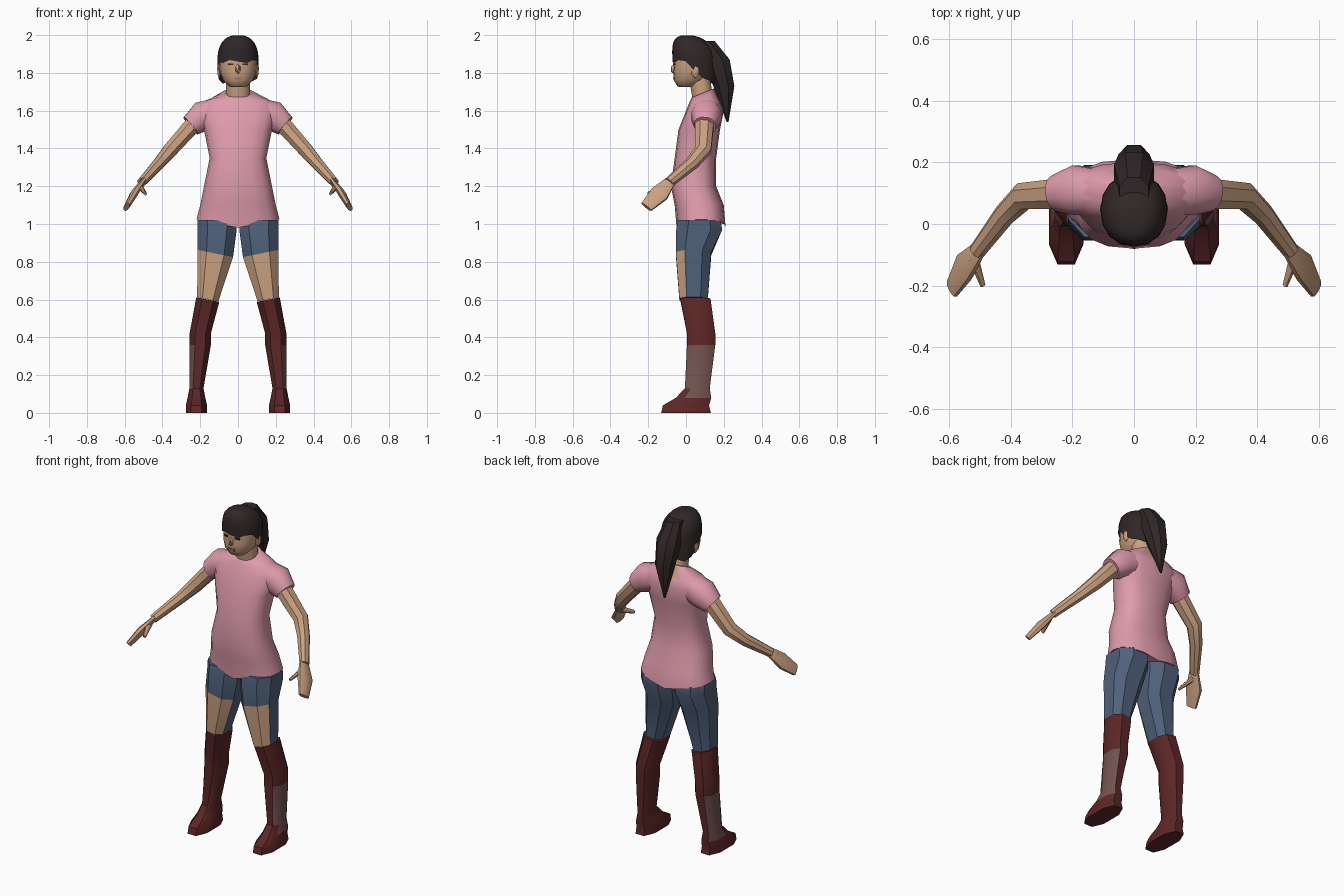
import bpy, bmesh, math
from mathutils import Matrix, Vector

if "Cube" in bpy.data.objects:
    bpy.data.objects.remove(bpy.data.objects["Cube"])


def material(name, red, green, blue):
    colour = (red, green, blue, 1)
    mat = bpy.data.materials.new(name)
    mat.use_nodes = True
    mat.diffuse_color = colour
    mat.node_tree.nodes["Principled BSDF"].inputs["Base Color"].default_value = colour
    return mat


SKIN = material("skin", .6, .36, .22)
SHIRT = material("pink cloth", .74, .33, .41)
DENIM = material("blue denim", .08, .12, .2)
BOOT = material("red brown leather", .11, .02, .02)
SCUFF = material("worn leather", .17, .09, .08)
HAIR = material("dark hair", .03, .02, .02)
LIPS = material("lips", .32, .17, .14)
EYES = material("dark eyes", .05, .03, .03)


def finish(name, bm, materials, rule=None, mirror=False, angle=40):
    """Turn a bmesh into a shaded object, coloured by rule and mirrored."""
    bmesh.ops.recalc_face_normals(bm, faces=bm.faces)
    if rule:
        for face in bm.faces:
            face.material_index = int(rule(face.calc_center_median(), face.normal))
    mesh = bpy.data.meshes.new(name)
    bm.to_mesh(mesh)
    bm.free()
    obj = bpy.data.objects.new(name, mesh)
    bpy.context.collection.objects.link(obj)
    for mat in materials:
        mesh.materials.append(mat)
    bpy.ops.object.select_all(action='DESELECT')
    obj.select_set(True)
    bpy.context.view_layer.objects.active = obj
    bpy.ops.object.shade_smooth_by_angle(angle=math.radians(angle))
    if mirror:
        obj.modifiers.new("mirror", 'MIRROR')


def rounded(value, power):
    return math.copysign(abs(value) ** (2 / power), value)


def loft(name, rows, materials, sides=8, turn=.5, power=2.5, level=True,
         warp=None, open_base=False, **options):
    """Skin rings given as (x, y, z, half width, half depth)."""
    bm = bmesh.new()
    centres = [Vector(row[:3]) for row in rows]
    rings = []
    for i, (centre, row) in enumerate(zip(centres, rows)):
        across, along = Vector((1, 0, 0)), Vector((0, 1, 0))
        if not level:
            following = centres[min(i + 1, len(rows) - 1)]
            course = (following - centres[max(i - 1, 0)]).normalized()
            across = (along - course * along.dot(course)).normalized()
            along = course.cross(across)
        ring = []
        for k in range(sides):
            angle = math.tau * (k + turn) / sides
            point = (centre + across * row[3] * rounded(math.cos(angle), power)
                     + along * row[4] * rounded(math.sin(angle), power))
            if warp:
                point.z += warp(point, i)
            ring.append(bm.verts.new(point))
        rings.append(ring)
    for low, high in zip(rings, rings[1:]):
        for k in range(sides):
            after = (k + 1) % sides
            bm.faces.new((low[k], low[after], high[after], high[k]))
    bm.faces.new(rings[-1])
    if not open_base:
        bm.faces.new(rings[0])
    finish(name, bm, materials, **options)


def limb(name, points, start, end, mat, bulge=0, flat=1, level=False, **options):
    """Tapering tube along points, swelling by bulge halfway."""
    rows = []
    for i, point in enumerate(points):
        t = i / (len(points) - 1)
        radius = start + (end - start) * t + bulge * math.sin(math.pi * t)
        rows.append((*point, radius, radius * flat))
    loft(name, rows, [mat], power=2.2, level=level, **options)


def dome(name, mat, base, middle, height, width, depth, centre, **options):
    """Rounded skull shape; base is -1 for a whole one and 0 for its upper half."""
    rows = []
    steps = 8
    for i in range(steps):
        u = math.sin(math.pi / 2 * (base + (1 - base) * i / steps))
        u = max(u, -.97)
        size = (1 - abs(u) ** 2.4) ** .4
        rows.append((0, centre - .04 * u * u, middle + height * u, width * size, depth * size))
    loft(name, rows, [mat], sides=16, turn=0, power=2.2, **options)


def solid(name, make, at, scale, mat, turn=0, mirror=False, **shape):
    """Stretched primitive placed at a point."""
    bm = bmesh.new()
    place = Matrix.Translation(at) @ Matrix.Rotation(turn, 4, 'Z') @ Matrix.Diagonal((*scale, 1))
    make(bm, matrix=place, **shape)
    finish(name, bm, [mat], mirror=mirror)


# Shirt: dipped hem, scooped collar and open back neck
def shirt_edges(point, ring):
    if ring == 0:
        return .2 * abs(point.x) - .04
    return .4 * (point.y - .08) if ring == 7 else 0


shirt_rings = ((.08, 1.02, .22, .13), (.07, 1.1, .2, .13), (.04, 1.2, .18, .12),
               (.05, 1.35, .15, .11), (.07, 1.5, .18, .11), (.1, 1.6, .21, .1),
               (.1, 1.65, .18, .08), (.09, 1.69, .08, .06))
loft("shirt", [(0, *ring) for ring in shirt_rings], [SHIRT, SKIN], sides=16, turn=0,
     warp=shirt_edges,
     rule=lambda at, normal: at.z > 1.65 and at.y > .12 and abs(at.x) < .05)

# Sleeves, arms, flat mitten hands and thumbs
limb("sleeves", [(.09, .1, 1.6), (.19, .11, 1.57), (.25, .1, 1.52)], .075, .06, SHIRT,
     bulge=.015, sides=12, mirror=True)
limb("arms", [(.2, .1, 1.57), (.36, .09, 1.39), (.42, .03, 1.32), (.51, -.09, 1.22)],
     .055, .028, SKIN, flat=.9, mirror=True)
limb("hands", [(.5, -.08, 1.23), (.55, -.14, 1.16), (.59, -.21, 1.09)], .03, .036, SKIN,
     bulge=.02, flat=.4, mirror=True)
limb("thumbs", [(.52, -.11, 1.2), (.49, -.2, 1.16)], .02, .01, SKIN, flat=.8, mirror=True)


# Shorts and bare thighs: cut short in front, long behind, with a level outer edge
def thigh_slope(point, ring):
    return .2 * (point.x - .15) if ring > 1 else 0


thigh_rings = ((.07, 1.02, .11, .12), (.07, .97, .11, .13), (.04, .85, .1, .1), (.04, .6, .06, .08))
loft("shorts_and_thighs", [(.22 - w, y, z, w, d) for y, z, w, d in thigh_rings],
     [DENIM, SKIN], warp=thigh_slope, mirror=True,
     rule=lambda at, normal: at.z < .83 and normal.y < -.4)

# Tall boots with a worn strip down the outer side
boot_rings = [(.16, .05, .6, .065, .085), (.2, .08, .42, .06, .08), (.2, .08, .36, .06, .08),
              (.22, .06, .13, .04, .07), (.22, .04, .08, .05, .1),
              (.22, 0, .04, .06, .13), (.22, 0, 0, .06, .14)]
loft("boots", boot_rings, [BOOT, SCUFF], mirror=True,
     warp=lambda point, ring: 0 if ring else .2 * (point.x - .16),
     rule=lambda at, normal: .07 < at.z < .36 and normal.x > .8)

# Neck, head and face
limb("neck", [(0, .1, 1.6), (0, .07, 1.78)], .065, .065, SKIN, flat=.88, level=True, sides=12)
dome("head", SKIN, base=-1, middle=1.86, height=.14, width=.1, depth=.106, centre=.04)
solid("nose", bmesh.ops.create_icosphere, (0, -.06, 1.82), (.016, .024, .03), SKIN,
      subdivisions=1, radius=1)
solid("ears", bmesh.ops.create_icosphere, (.1, .05, 1.81), (.012, .024, .04), SKIN,
      mirror=True, subdivisions=1, radius=1)
solid("eyes", bmesh.ops.create_cube, (.038, -.063, 1.845), (.03, .009, .009), EYES,
      turn=.16, mirror=True, size=1)
solid("mouth", bmesh.ops.create_cube, (0, -.064, 1.77), (.044, .009, .012), LIPS, size=1)


# Hair: cap with a ragged fringe falling lower behind, and a hanging ponytail
def fringe(point, ring):
    if ring:
        return 0
    behind = max(0, min(1, 9 * point.y))
    return .01 * math.sin(90 * point.x) - .11 * behind


dome("hair_cap", HAIR, base=0, middle=1.86, height=.14, width=.109, depth=.117, centre=.045,
     warp=fringe, open_base=True, angle=30)
limb("ponytail", [(0, .1, 1.97), (0, .16, 1.87), (0, .2, 1.73), (-.01, .22, 1.54)], .05, .005,
     HAIR, bulge=.04, flat=1.1, level=True, angle=30)
